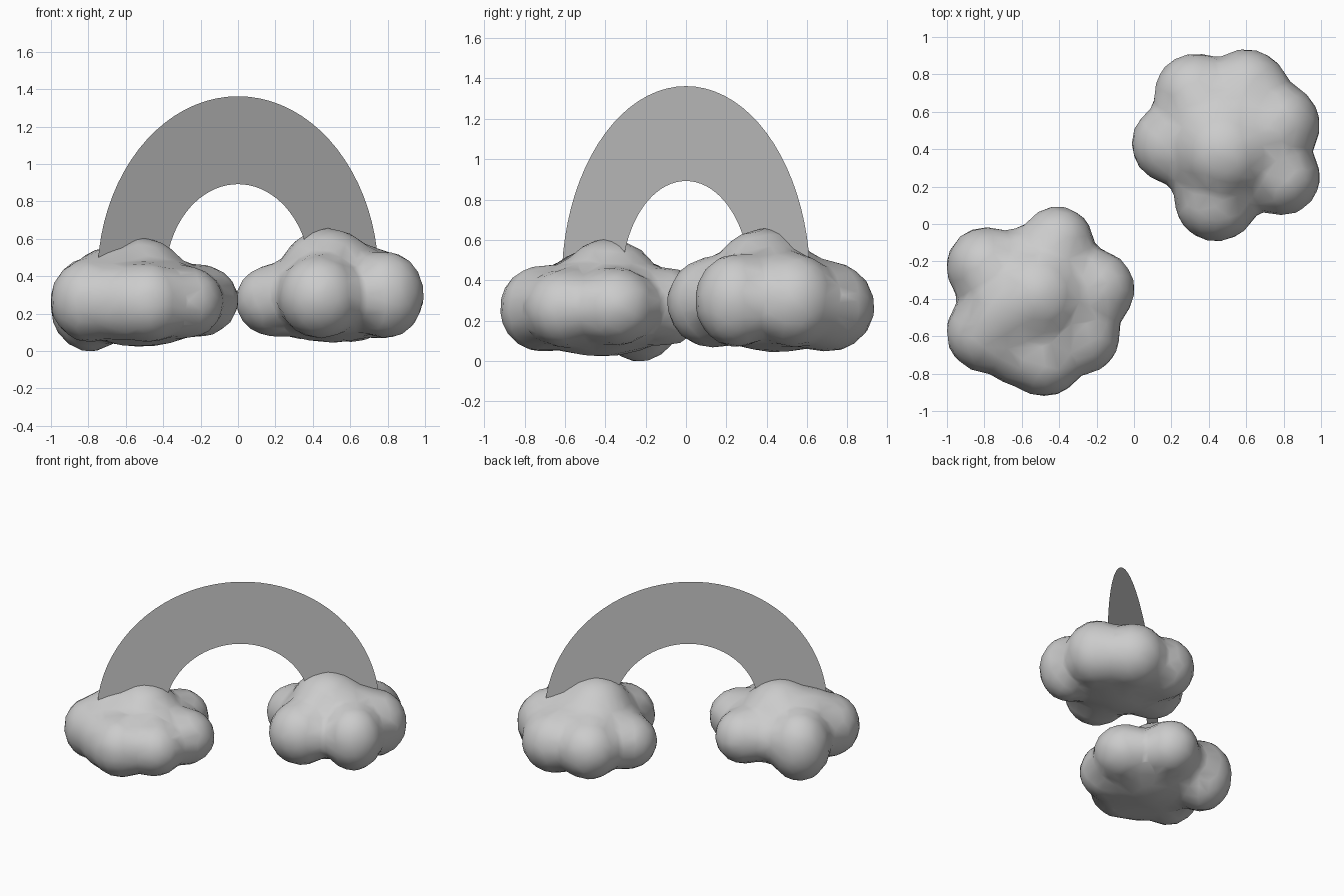
import bpy, bmesh, math
from mathutils import Matrix, Vector

if "Cube" in bpy.data.objects:
    bpy.data.objects.remove(bpy.data.objects["Cube"])


def cloud(name, puffs):
    # Overlapping puffs fused into one soft skin, then thinned to larger facets
    bm = bmesh.new()
    for x, y, z, r, h in puffs:
        m = Matrix.Translation((x, y, z)) @ Matrix.Diagonal((r, r, h, 1))
        bmesh.ops.create_icosphere(bm, subdivisions=3, radius=1, matrix=m)
    me = bpy.data.meshes.new(name)
    bm.to_mesh(me)
    bm.free()
    ob = bpy.data.objects.new(name, me)
    bpy.context.collection.objects.link(ob)
    fuse = ob.modifiers.new("fuse", 'REMESH')
    fuse.mode = 'VOXEL'
    fuse.voxel_size = 0.03
    fuse.use_smooth_shade = True
    soft = ob.modifiers.new("soften", 'SMOOTH')
    soft.factor = 0.5
    soft.iterations = 14
    thin = ob.modifiers.new("thin", 'DECIMATE')
    thin.ratio = 0.12
    return ob


# Clouds: x, y, z, radius, half height of each puff
cloud("left_cloud", [
    (-0.52, -0.42, 0.27, 0.42, 0.25),
    (-0.52, -0.38, 0.40, 0.24, 0.21),
    (-0.41, -0.10, 0.27, 0.20, 0.20),
    (-0.79, -0.23, 0.25, 0.22, 0.26),
    (-0.79, -0.58, 0.27, 0.22, 0.23),
    (-0.62, -0.68, 0.26, 0.19, 0.21),
    (-0.48, -0.71, 0.26, 0.22, 0.22),
    (-0.28, -0.60, 0.26, 0.21, 0.20),
    (-0.21, -0.35, 0.27, 0.22, 0.20),
    (-0.68, -0.46, 0.36, 0.23, 0.20),
])
cloud("right_cloud", [
    (0.50, 0.45, 0.30, 0.40, 0.26),
    (0.48, 0.39, 0.44, 0.25, 0.22),
    (0.44, 0.13, 0.29, 0.23, 0.23),
    (0.79, 0.25, 0.30, 0.21, 0.24),
    (0.77, 0.53, 0.30, 0.23, 0.24),
    (0.60, 0.70, 0.27, 0.24, 0.23),
    (0.33, 0.69, 0.28, 0.23, 0.22),
    (0.20, 0.43, 0.27, 0.22, 0.20),
    (0.66, 0.45, 0.38, 0.23, 0.19),
])

# Rainbow: a flat half ring, on the diagonal between the clouds
bm = bmesh.new()
steps, centre_z = 40, 0.39
across = Vector((math.cos(math.radians(39.3)), math.sin(math.radians(39.3)), 0))
rows = []
for i in range(steps + 1):
    a = math.pi * i / steps
    rows.append([bm.verts.new(across * (r * math.cos(a))
                              + Vector((0, 0, centre_z + r * math.sin(a))))
                 for r in (0.502, 0.972)])
for p, q in zip(rows, rows[1:]):
    bm.faces.new((p[0], p[1], q[1], q[0]))
me = bpy.data.meshes.new("rainbow")
bm.to_mesh(me)
bm.free()
bpy.context.collection.objects.link(bpy.data.objects.new("rainbow", me))
